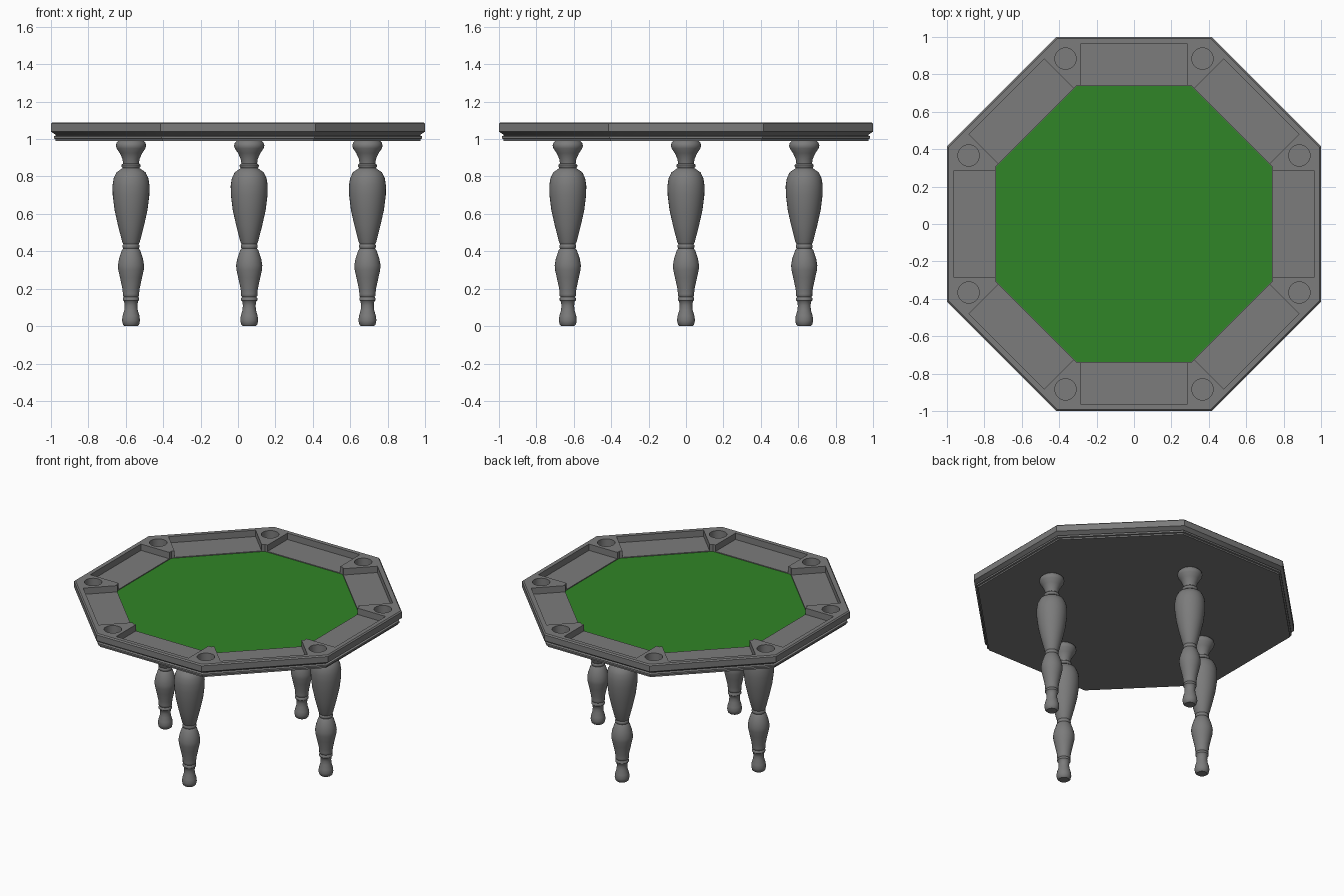
import bpy
import bmesh
from math import cos, sin, pi, radians
from mathutils import Matrix, Vector

default_cube = bpy.data.objects.get("Cube")
if default_cube:
    bpy.data.objects.remove(default_cube, do_unlink=True)


def make_material(name, colour):
    mat = bpy.data.materials.new(name)
    mat.use_nodes = True
    mat.diffuse_color = colour
    mat.node_tree.nodes["Principled BSDF"].inputs["Base Color"].default_value = colour
    return mat


GREY = make_material("grey wood", (0.2, 0.2, 0.2, 1))
GREEN = make_material("green felt", (0.03, 0.235, 0.02, 1))


def loft(bm, profile, sides, centre=(0, 0), phase=0.0):
    """Stack closed rings of (radius, height) and cap both ends."""
    rings = []
    for radius, height in profile:
        angles = [2 * pi * i / sides + phase for i in range(sides)]
        rings.append([bm.verts.new((centre[0] + radius * cos(a),
                                    centre[1] + radius * sin(a), height))
                      for a in angles])
    for low, high in zip(rings, rings[1:]):
        for i in range(sides):
            j = (i + 1) % sides
            bm.faces.new((low[i], low[j], high[j], high[i]))
    bm.faces.new(rings[0])
    bm.faces.new(rings[-1])


def octagon(bm, profile):
    """Loft an octagon whose profile gives the distance to its flat sides."""
    loft(bm, [(d / cos(pi / 8), z) for d, z in profile], 8, phase=pi / 8)


def make_object(bm, name, mat):
    bmesh.ops.recalc_face_normals(bm, faces=bm.faces)
    mesh = bpy.data.meshes.new(name)
    bm.to_mesh(mesh)
    bm.free()
    mesh.materials.append(mat)
    obj = bpy.data.objects.new(name, mesh)
    bpy.context.collection.objects.link(obj)
    return obj


def smooth(obj, angle):
    bpy.ops.object.select_all(action='DESELECT')
    obj.select_set(True)
    bpy.context.view_layer.objects.active = obj
    bpy.ops.object.shade_smooth_by_angle(angle=radians(angle))


# Table top: moulded edge, flat rim and a sunken bed for the felt
TOP, TRAY, BED = 1.09, 1.045, 1.035
FELT = 0.74
bm = bmesh.new()
octagon(bm, [(0.975, 0.99), (0.975, 1.0), (0.985, 1.003), (0.985, 1.015),
             (0.972, 1.02), (0.985, 1.03), (1, 1.04), (1, 1.082),
             (0.992, TOP), (FELT, TOP), (FELT, BED)])
table_top = make_object(bm, "table_top", GREY)

# Cutters: one open tray per side and one cup well per corner
bm = bmesh.new()
inner, outer, half_width = 0.7, 0.963, 0.285
for i in range(8):
    turn = Matrix.Rotation(i * pi / 4, 4, 'Z')
    place = Matrix.Translation(((inner + outer) / 2, 0, TRAY + 0.1))
    size = Matrix.Diagonal((outer - inner, 2 * half_width, 0.2, 1))
    bmesh.ops.create_cube(bm, size=1, matrix=turn @ place @ size)
    corner = Matrix.Rotation(pi / 8, 4, 'Z') @ turn @ Vector((0.957, 0, 0))
    loft(bm, [(0.057, 1.035), (0.057, 1.2)], 32, corner.xy)
cutter = make_object(bm, "recess_cutter", GREY)
cutter.hide_render = True

cut = table_top.modifiers.new("recesses", 'BOOLEAN')
cut.operation = 'DIFFERENCE'
cut.solver = 'EXACT'
cut.object = cutter
bpy.ops.object.select_all(action='DESELECT')
table_top.select_set(True)
bpy.context.view_layer.objects.active = table_top
bpy.ops.object.modifier_apply(modifier=cut.name)
bpy.data.objects.remove(cutter, do_unlink=True)
smooth(table_top, 30)

# Felt playing surface
bm = bmesh.new()
octagon(bm, [(FELT - 0.001, BED - 0.002), (FELT - 0.001, BED + 0.005)])
make_object(bm, "felt_surface", GREEN)

# Turned legs, from foot to capital
leg_profile = [
    (0.034, 0), (0.043, 0.008), (0.048, 0.03), (0.045, 0.055), (0.036, 0.085),
    (0.034, 0.11), (0.037, 0.132), (0.043, 0.138), (0.043, 0.15),
    (0.038, 0.156), (0.043, 0.162), (0.043, 0.172), (0.046, 0.2),
    (0.059, 0.26), (0.068, 0.3), (0.07, 0.325), (0.064, 0.36), (0.049, 0.405),
    (0.041, 0.415), (0.045, 0.422), (0.045, 0.432), (0.041, 0.438),
    (0.047, 0.45), (0.07, 0.54), (0.088, 0.62), (0.098, 0.7), (0.099, 0.75),
    (0.093, 0.79), (0.078, 0.822), (0.052, 0.84), (0.045, 0.845),
    (0.051, 0.853), (0.051, 0.862), (0.042, 0.87), (0.046, 0.895),
    (0.06, 0.925), (0.077, 0.95), (0.081, 0.965), (0.077, 0.98), (0.065, 0.992),
]
CENTRE_X, SPREAD = 0.06, 0.632
for name, dx, dy in (("front", 0, -1), ("back", 0, 1), ("left", 1, 0), ("right", -1, 0)):
    bm = bmesh.new()
    loft(bm, leg_profile, 32)
    leg = make_object(bm, name + "_leg", GREY)
    leg.location = (CENTRE_X + dx * SPREAD, dy * SPREAD, 0)
    smooth(leg, 40)
